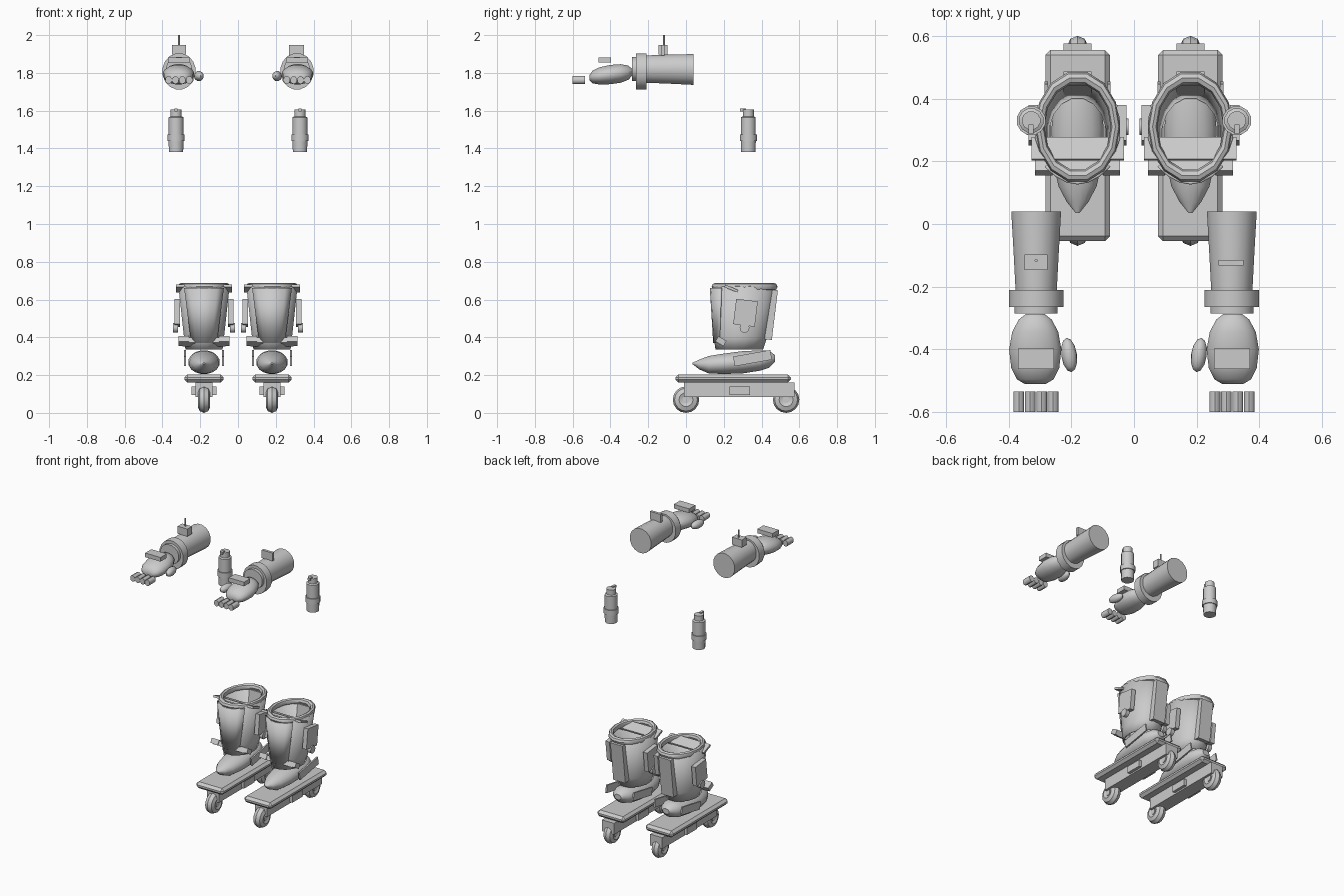
import bpy, bmesh
from math import pi, cos, sin, radians
from mathutils import Matrix, Vector

old = bpy.data.objects.get("Cube")
if old:
    bpy.data.objects.remove(old, do_unlink=True)

grey = bpy.data.materials.new("plain_grey")
grey.use_nodes = True
COLOUR = (0.6, 0.6, 0.6, 1)
grey.diffuse_color = COLOUR
grey.node_tree.nodes["Principled BSDF"].inputs["Base Color"].default_value = COLOUR


def finish(name, bm, smooth=True):
    bmesh.ops.recalc_face_normals(bm, faces=bm.faces)
    mesh = bpy.data.meshes.new(name)
    bm.to_mesh(mesh)
    bm.free()
    mesh.materials.append(grey)
    ob = bpy.data.objects.new(name, mesh)
    bpy.context.collection.objects.link(ob)
    if smooth:
        bpy.ops.object.select_all(action='DESELECT')
        ob.select_set(True)
        bpy.context.view_layer.objects.active = ob
        bpy.ops.object.shade_smooth_by_angle(angle=radians(40))
    return ob


def box(name, centre, size, tilt=0, bevel=0):
    """Box tilted about the x axis, in degrees."""
    bm = bmesh.new()
    bmesh.ops.create_cube(bm, size=1, matrix=Matrix.Diagonal((*size, 1)))
    if bevel:
        bmesh.ops.bevel(bm, geom=bm.edges[:], offset=bevel, segments=1, affect='EDGES')
    bm.transform(Matrix.Translation(centre) @ Matrix.Rotation(radians(tilt), 4, 'X'))
    return finish(name, bm, False)


def loft(name, x, rings, axis='Z', n=16, cap=True):
    """Ellipse rings (along, across, half width in x, half depth) joined up."""
    bm = bmesh.new()
    loops = []
    for along, across, rx, rd in rings:
        loop = []
        for i in range(n):
            a = 2 * pi * (i + 0.5) / n
            px, q = x + rx * cos(a), across + rd * sin(a)
            loop.append(bm.verts.new((px, q, along) if axis == 'Z' else (px, along, q)))
        loops.append(loop)
    for a, b in zip(loops, loops[1:]):
        for i in range(n):
            j = (i + 1) % n
            bm.faces.new((a[i], a[j], b[j], b[i]))
    if cap:
        bm.faces.new(loops[0])
        bm.faces.new(loops[-1])
    return finish(name, bm)


def ring(name, matrix, major, minor, n=16, m=8):
    """Torus lying in the xy plane of the given matrix."""
    bm = bmesh.new()
    v = [[bm.verts.new(((major + minor * cos(b)) * cos(a), (major + minor * cos(b)) * sin(a), minor * sin(b)))
          for b in [2 * pi * k / m for k in range(m)]] for a in [2 * pi * k / n for k in range(n)]]
    for i in range(n):
        for j in range(m):
            k, l = (i + 1) % n, (j + 1) % m
            bm.faces.new((v[i][j], v[k][j], v[k][l], v[i][l]))
    bm.transform(matrix)
    return finish(name, bm)


def ball(name, centre, size, tilt=0, axis='X'):
    bm = bmesh.new()
    bmesh.ops.create_uvsphere(bm, u_segments=12, v_segments=8, radius=1)
    bm.transform(Matrix.Translation(centre) @ Matrix.Rotation(radians(tilt), 4, axis) @ Matrix.Diagonal((*size, 1)))
    return finish(name, bm)


def skate(s, side):
    x = s * 0.18
    # Wheels, frame and deck
    for end, y in (("front", 0), ("rear", 0.53)):
        ring(f"{side}_{end}_wheel", Matrix.Translation((x, y, 0.07)) @ Matrix.Rotation(pi / 2, 4, 'Y'), 0.037, 0.033)
        loft(f"{side}_{end}_hub", 0, [(-0.03, 0, 0.02, 0.02), (0.03, 0, 0.02, 0.02)], n=8).matrix_world = \
            Matrix.Translation((x, y, 0.07)) @ Matrix.Rotation(pi / 2, 4, 'Y')
    box(f"{side}_frame", (x, 0.2825, 0.123), (0.09, 0.585, 0.076))
    box(f"{side}_frame_block", (x, 0.285, 0.117), (0.13, 0.11, 0.045))
    box(f"{side}_deck", (x, 0.25, 0.182), (0.206, 0.61, 0.044), bevel=0.016)

    # Shoe with a pointed toe, and its heel guards
    loft(f"{side}_shoe", x, [(0.035, 0.262, 0.006, 0.004), (0.07, 0.256, 0.035, 0.026), (0.12, 0.255, 0.062, 0.047),
                             (0.2, 0.26, 0.08, 0.055), (0.3, 0.268, 0.085, 0.06), (0.39, 0.277, 0.078, 0.055),
                             (0.44, 0.284, 0.058, 0.046), (0.472, 0.288, 0.025, 0.018)], 'Y')
    for k in (-1, 1):
        box(f"{side}_heel_guard", (x + k * 0.1, 0.352, 0.29), (0.01, 0.2, 0.052), 10)

    # Open boot shaft, shin panel and top rim
    shaft = loft(f"{side}_boot_shaft", x, [(0.335, 0.282, 0.1, 0.128), (0.4, 0.288, 0.108, 0.145),
                                           (0.67, 0.305, 0.138, 0.168)], cap=False)
    wall = shaft.modifiers.new("wall", 'SOLIDIFY')
    wall.thickness = 0.008
    bm = bmesh.new()
    bot = [(-0.068, 0.176), (0, 0.144), (0.068, 0.176)]
    top = [(-0.105, 0.182), (0, 0.126), (0.105, 0.182)]
    rows = []
    for pts, z in ((bot, 0.37), (top, 0.66)):
        row = []
        for i in range(7):
            t = i / 6
            p = [(1 - t) ** 2 * pts[0][c] + 2 * t * (1 - t) * (2 * pts[1][c] - (pts[0][c] + pts[2][c]) / 2)
                 + t * t * pts[2][c] for c in (0, 1)]
            row.append(bm.verts.new((x + p[0], p[1], z)))
        rows.append(row)
    for i in range(6):
        bm.faces.new((rows[0][i], rows[0][i + 1], rows[1][i + 1], rows[1][i]))
    finish(f"{side}_shin_panel", bm).modifiers.new("thickness", 'SOLIDIFY').thickness = 0.01
    ring(f"{side}_boot_rim", Matrix.Translation((x, 0.31, 0.668)) @ Matrix.Diagonal((0.76, 1, 1, 1)), 0.159, 0.02, 14)
    box(f"{side}_back_plate", (x, 0.448, 0.52), (0.09, 0.045, 0.265), -7)

    # Straps and side packs
    box(f"{side}_top_strap", (x, 0.24, 0.658), (0.295, 0.075, 0.014), -22)
    box(f"{side}_ankle_strap", (x, 0.185, 0.375), (0.225, 0.045, 0.03), -30)
    for k in (-1, 1):
        box(f"{side}_ankle_buckle", (x + k * 0.108, 0.185, 0.38), (0.055, 0.05, 0.032), -30)
        box(f"{side}_side_pack", (x + k * 0.141, 0.315, 0.53), (0.03, 0.115, 0.135), -7)
        c = x + k * 0.15
        loft(f"{side}_pack_knob", 0, [(-0.013, 0, 0.026, 0.026), (0.013, 0, 0.026, 0.026)], n=10).matrix_world = \
            Matrix.Translation((c, 0.31, 0.45)) @ Matrix.Rotation(pi / 2, 4, 'Y')


def arm(s, side):
    x = s * 0.312
    # Forearm, cuff and wrist
    loft(f"{side}_forearm", x, [(-0.23, 1.82, 0.066, 0.073), (-0.1, 1.82, 0.073, 0.078),
                                (0.04, 1.818, 0.081, 0.083)], 'Y')
    loft(f"{side}_cuff", x, [(-0.265, 1.808, 0.089, 0.097), (-0.21, 1.808, 0.089, 0.097)], 'Y')
    loft(f"{side}_wrist", x, [(-0.285, 1.82, 0.07, 0.065), (-0.24, 1.82, 0.07, 0.065)], 'Y')

    # Hand, thumb, fingers and knuckle plate
    loft(f"{side}_hand", s * 0.315, [(-0.51, 1.775, 0.035, 0.015), (-0.495, 1.778, 0.06, 0.034),
                                     (-0.46, 1.784, 0.078, 0.046), (-0.4, 1.791, 0.085, 0.052),
                                     (-0.345, 1.797, 0.075, 0.05), (-0.305, 1.801, 0.054, 0.038),
                                     (-0.287, 1.803, 0.03, 0.02)], 'Y')
    ball(f"{side}_thumb", (s * 0.207, -0.418, 1.783), (0.025, 0.055, 0.027), -s * 8, 'Z')
    for i in range(4):
        loft(f"{side}_finger", s * (0.258 + i * 0.0365), [(-0.6, 1.762, 0.018, 0.021), (-0.535, 1.762, 0.018, 0.021)],
             'Y', 10)
    box(f"{side}_knuckle_plate", (s * 0.312, -0.43, 1.868), (0.115, 0.066, 0.028))


def canister(s, side):
    x, y = s * 0.328, 0.33
    # Profile of body, band and neck
    profile = [(1.38, 0.039), (1.44, 0.041), (1.44, 0.047), (1.475, 0.047), (1.475, 0.04), (1.565, 0.04),
               (1.57, 0.03), (1.605, 0.03)]
    loft(f"{side}_canister", x, [(z, y, r, r) for z, r in profile], n=12)
    box(f"{side}_nozzle", (x, 0.302, 1.604), (0.016, 0.03, 0.016))


for s, side in ((-1, "right"), (1, "left")):
    skate(s, side)
    arm(s, side)
    canister(s, side)

# Forearm devices: radio with aerial on the right, screen on the left
box("right_radio", (-0.312, -0.122, 1.922), (0.073, 0.048, 0.05))
loft("right_aerial", -0.312, [(1.93, -0.116, 0.005, 0.005), (2.0, -0.116, 0.005, 0.005)], n=8)
box("left_screen", (0.31, -0.124, 1.92), (0.08, 0.018, 0.055))
